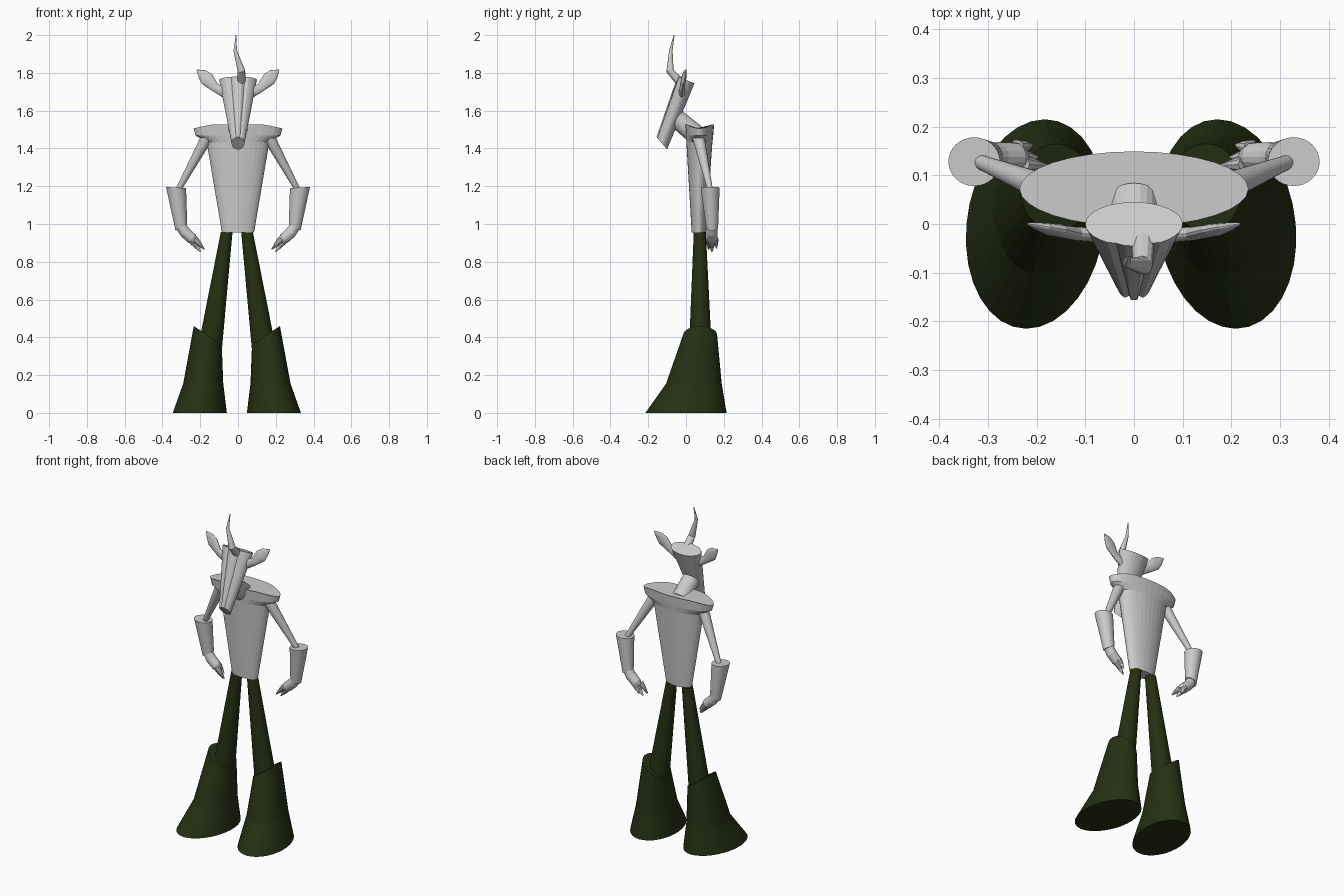
import bpy, bmesh, math
from mathutils import Vector as V

if "Cube" in bpy.data.objects:
    bpy.data.objects.remove(bpy.data.objects["Cube"])


def material(name, rgb):
    m = bpy.data.materials.new(name)
    m.diffuse_color = (*rgb, 1)
    m.use_nodes = True
    m.node_tree.nodes["Principled BSDF"].inputs["Base Color"].default_value = m.diffuse_color
    return m


GREY = material("light_grey", (0.6, 0.6, 0.6))
GREEN = material("dark_green", (0.019, 0.03, 0.006))


def ring(c, u, v, n=32, dent=1.0):
    """Ellipse from centre and two half-axes; dent pulls in a groove beside the front centre."""
    c, u, v = V(c), V(u), V(v)
    pts = []
    for i in range(n):
        a = 2 * math.pi * i / n
        k = dent if i in (n * 3 // 4 - 2, n * 3 // 4 + 2) else 1.0
        pts.append(c + (u * math.cos(a) + v * math.sin(a)) * k)
    return pts


def loft(name, rings, mat, side=1, shift=0.0):
    """Skin a stack of rings and close both ends; side=-1 mirrors in x."""
    bm = bmesh.new()
    rows = [[bm.verts.new((p.x * side + shift, p.y, p.z)) for p in r] for r in rings]
    n = len(rows[0])
    for lo, hi in zip(rows, rows[1:]):
        for i in range(n):
            j = (i + 1) % n
            bm.faces.new((lo[i], lo[j], hi[j], hi[i]))
    bm.faces.new(rows[0])
    bm.faces.new(rows[-1])
    bmesh.ops.recalc_face_normals(bm, faces=bm.faces)
    me = bpy.data.meshes.new(name)
    bm.to_mesh(me)
    bm.free()
    me.materials.append(mat)
    ob = bpy.data.objects.new(name, me)
    bpy.context.collection.objects.link(ob)
    return ob


def tube(name, path, mat, side=1, n=24):
    """Tapered tube along points (x, y, z, radius[, depth radius])."""
    rings = []
    for i, p in enumerate(path):
        t = (V(path[min(i + 1, len(path) - 1)][:3]) - V(path[max(i - 1, 0)][:3])).normalized()
        a = t.cross(V((0, 1, 0))).normalized()
        b = t.cross(a)
        rings.append(ring(p[:3], a * p[3], b * p[-1], n))
    return loft(name, rings, mat, side)


# torso with flared shoulders that droop at the ends
torso = loft("torso", [
    ring((0, .068, .955), (.085, 0, 0), (0, .038, 0)),
    ring((0, .071, 1.435), (.166, 0, 0), (0, .069, 0)),
    ring((0, .072, 1.468), (.225, 0, 0), (0, .072, 0)),
    ring((0, .072, 1.527), (.235, 0, 0), (0, .077, 0))], GREY)
for v in torso.data.vertices:
    if v.co.z > 1.5:
        v.co.z -= max(0, abs(v.co.x) - .14) * .22

# neck
tube("neck", [(0, -.06, 1.567, .05), (0, .05, 1.475, .053)], GREY)

# long tilted head with grooves beside the nose
loft("head", [
    ring((0, 0, 1.763), (.1, 0, 0), (0, .045, -.018), dent=.95),
    ring((0, -.128, 1.428), (.034, 0, 0), (0, .028, -.033), dent=.75)], GREY)

# crooked forehead horn
tube("horn", [(.018, -.03, 1.75, .024), (.018, -.085, 1.81, .02),
              (-.015, -.08, 1.92, .009), (-.01, -.063, 2.0, .002)], GREY, n=12)

for side, tag in ((1, "right"), (-1, "left")):
    # leaf-shaped ear
    tube("ear_" + tag, [(.07, -.022, 1.695, .027, .016), (.12, -.02, 1.722, .023, .014),
                        (.165, -.012, 1.768, .037, .013), (.19, -.006, 1.795, .026, .009),
                        (.217, 0, 1.815, .003, .003)], GREY, side, 16)

    # thin upper arm and wide cuff-like forearm
    tube("upper_arm_" + tag, [(.155, .062, 1.475, .033), (.322, .13, 1.17, .014)], GREY, side)
    loft("forearm_" + tag, [
        ring((.328, .128, 1.193), (.053, 0, .003), (0, .05, 0)),
        ring((.3, .138, .983), (.031, 0, -.018), (0, .032, 0))], GREY, side)

    # palm and three pointed fingers
    tube("palm_" + tag, [(.303, .138, .99, .028), (.28, .138, .955, .03),
                         (.243, .138, .922, .029), (.228, .138, .905, .018)], GREY, side, 16)
    for k, (base, tip) in enumerate([
            ((.228, .122, .92), (.178, .12, .865)),
            ((.24, .138, .907), (.198, .137, .853)),
            ((.24, .155, .92), (.21, .162, .873))]):
        mid = [b * .5 + t * .5 for b, t in zip(base, tip)]
        tube(f"finger_{k + 1}_{tag}", [(*base, .018), (*mid, .012), (*tip, .003)], GREY, side, 10)

    # tapered leg
    loft("leg_" + tag, [
        ring((.054, .073, .957), (.031, 0, 0), (0, .032, 0)),
        ring((.143, .076, .34), (.064, 0, 0), (0, .06, 0))], GREEN, side, -.006)

    # flared boot with slanted top
    loft("boot_" + tag, [
        ring((.196, 0, 0), (.142, 0, 0), (-.019, .215, 0)),
        ring((.178, .042, .155), (.106, 0, 0), (-.006, .147, 0)),
        ring((.154, .075, .41), (.074, 0, .05), (0, .09, 0))], GREEN, side, -.006)
